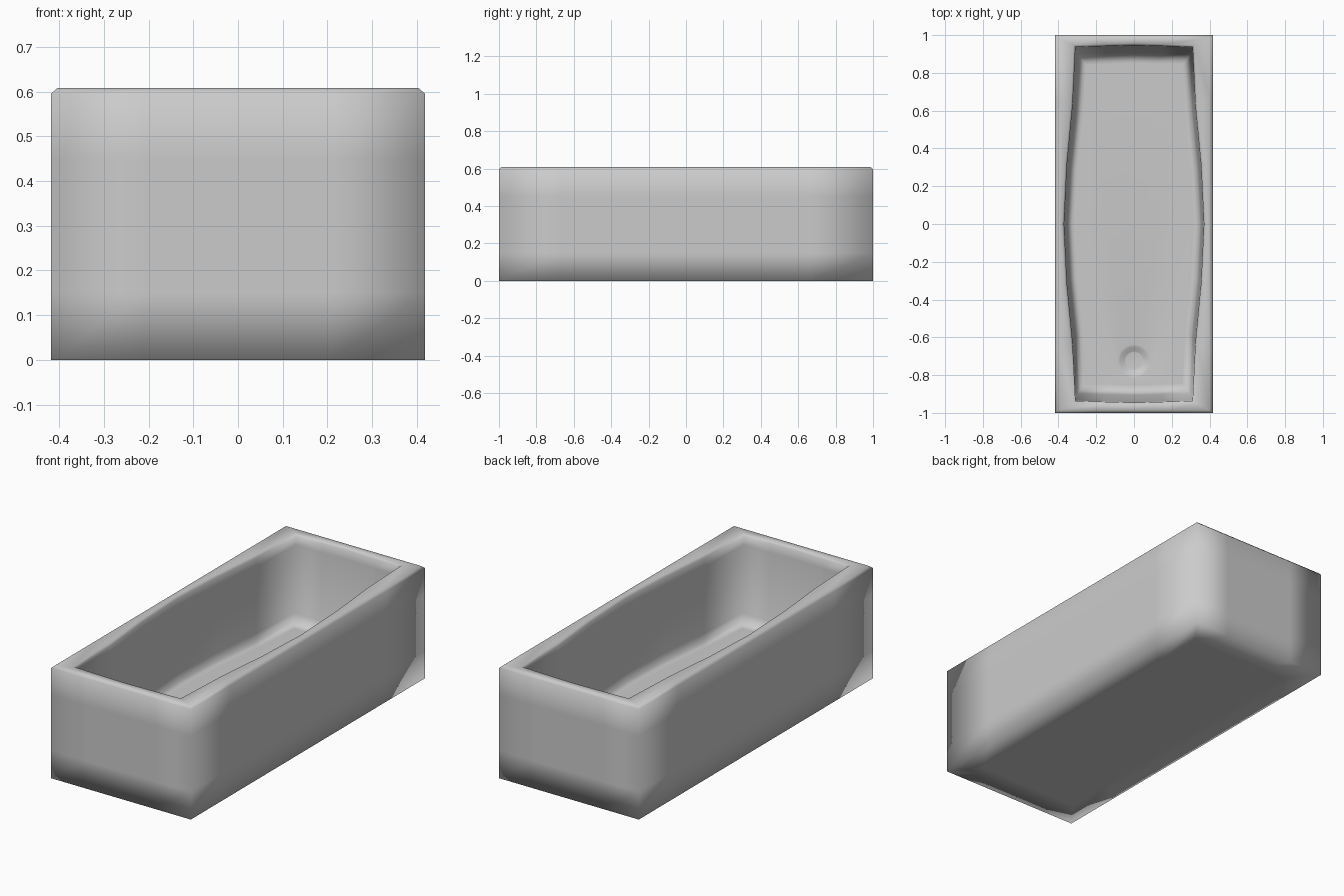
import bpy, bmesh, math

if "Cube" in bpy.data.objects:
    bpy.data.objects.remove(bpy.data.objects["Cube"])

LONG, SHORT = 6, 4          # segments along each long / short side
COUNT = 2 * (LONG + SHORT)
FLOOR = 0.15                # height of the basin floor


def ring(hx, hy, z, bulge_x=0.0, bulge_y=0.0):
    """Rectangle outline whose sides may bow outwards, starting at front left."""
    pts = []

    def bow(t):
        return math.cos(math.pi / 2 * t) ** 2

    for i in range(SHORT):
        t = -1 + 2 * i / SHORT
        pts.append((hx * t, -hy - bulge_y * bow(t), z))
    for i in range(LONG):
        t = -1 + 2 * i / LONG
        pts.append((hx + bulge_x * bow(t), hy * t, z))
    return pts + [(-x, -y, z) for x, y, z in pts]


def basin(dx, dy, z):
    return ring(0.31 - dx, 0.937 - dy, z, 0.06, 0.009)


def drain(r, z):
    """Circle with the same number of points, aligned with the front side."""
    pts = []
    for i in range(COUNT):
        a = -math.pi / 2 + (i - SHORT / 2) * 2 * math.pi / COUNT
        pts.append((r * math.cos(a), -0.725 + r * math.sin(a), z))
    return pts


rings = [
    # underside and outer casing
    ring(0.3, 0.85, 0),
    ring(0.418, 1, 0),
    ring(0.418, 1, 0.15),
    ring(0.418, 1, 0.45),
    ring(0.418, 1, 0.596),
    ring(0.404, 0.987, 0.608),
    # rim and basin wall
    basin(-0.01, -0.01, 0.608),
    basin(0, 0, 0.598),
    basin(0.001, 0.003, 0.55),
    basin(0.014, 0.04, FLOOR + 0.05),
    basin(0.023, 0.055, FLOOR + 0.012),
    basin(0.042, 0.08, FLOOR),
    basin(0.055, 0.095, FLOOR),
    # floor running into the recessed drain
    drain(0.088, FLOOR),
    drain(0.075, FLOOR - 0.002),
    drain(0.052, FLOOR - 0.02),
    drain(0.045, FLOOR - 0.021),
]

bm = bmesh.new()
loops = [[bm.verts.new(p) for p in r] for r in rings]
for a, b in zip(loops, loops[1:]):
    for i in range(COUNT):
        j = (i + 1) % COUNT
        bm.faces.new((a[i], a[j], b[j], b[i]))
bm.faces.new(loops[0])
bm.faces.new(loops[-1])
bmesh.ops.recalc_face_normals(bm, faces=bm.faces)
for f in bm.faces:
    f.smooth = True

mesh = bpy.data.meshes.new("bathtub")
bm.to_mesh(mesh)
bm.free()
tub = bpy.data.objects.new("bathtub", mesh)
bpy.context.collection.objects.link(tub)
